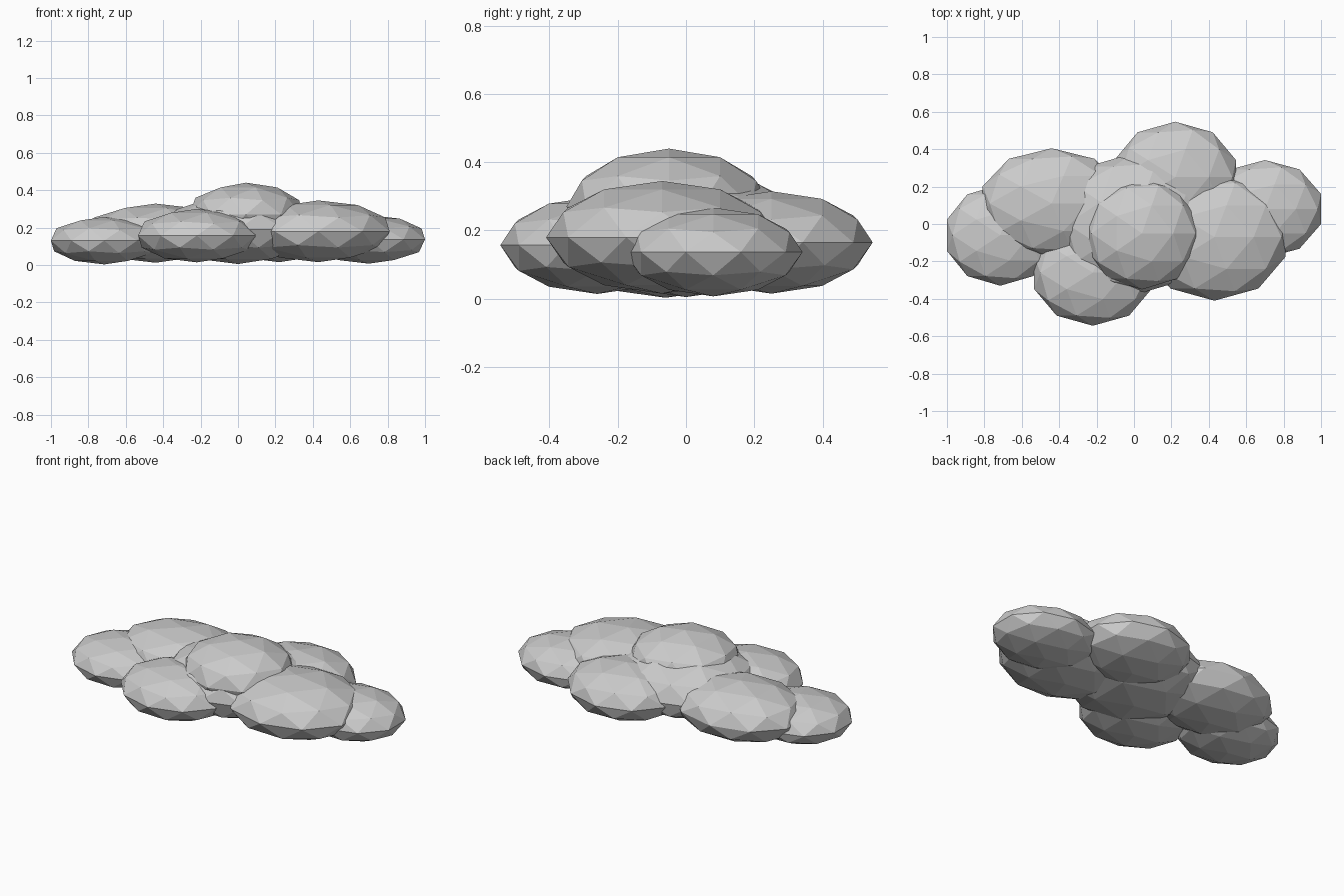
import bpy

# Each puff: name, centre, radii
puffs = [
    ("core_puff", (0.00, 0.00, 0.19), (0.42, 0.38, 0.185)),
    ("top_puff", (0.043, -0.05, 0.27), (0.318, 0.30, 0.17)),
    ("right_puff", (0.43, -0.07, 0.18), (0.40, 0.34, 0.165)),
    ("far_right_puff", (0.70, 0.08, 0.137), (0.315, 0.262, 0.13)),
    ("left_puff", (-0.44, 0.11, 0.17), (0.389, 0.295, 0.158)),
    ("far_left_puff", (-0.715, -0.06, 0.13), (0.30, 0.27, 0.127)),
    ("front_puff", (-0.22, -0.26, 0.157), (0.33, 0.284, 0.143)),
    ("back_puff", (0.22, 0.25, 0.165), (0.342, 0.297, 0.15)),
]

# Flattened, flat-shaded low-poly spheres overlapping into a cloud
for name, centre, radii in puffs:
    bpy.ops.mesh.primitive_ico_sphere_add(subdivisions=2, radius=1, location=centre)
    puff = bpy.context.object
    puff.name = name
    puff.scale = radii
    bpy.ops.object.transform_apply(location=False, rotation=False, scale=True)
